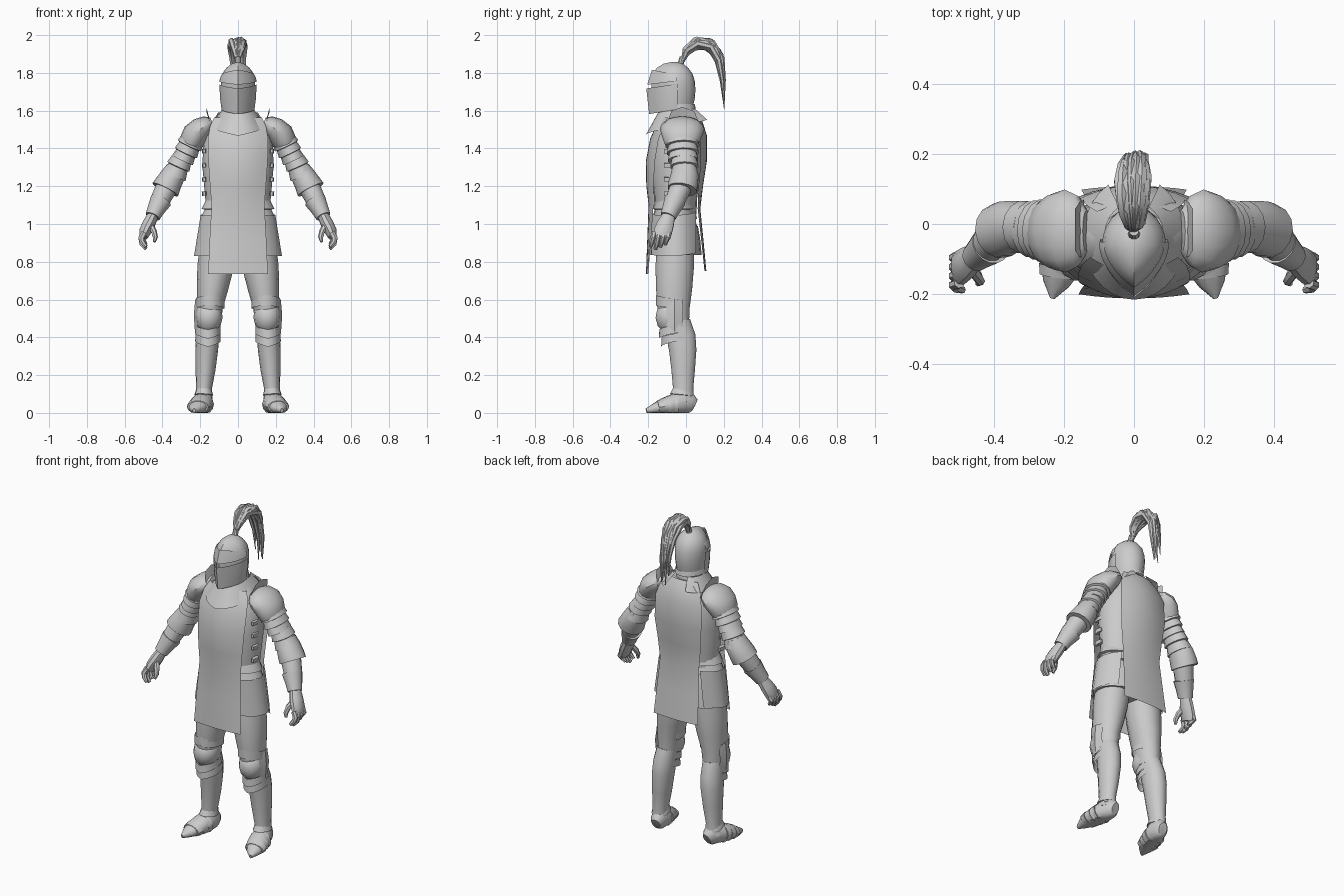
import bpy, bmesh, math, random
from mathutils import Vector

random.seed(4)
steel = bpy.data.materials.new("steel_grey")
steel.diffuse_color = (0.6, 0.6, 0.6, 1)
X, Y, Z = Vector((1, 0, 0)), Vector((0, 1, 0)), Vector((0, 0, 1))


def finish(name, bm, mirror=False, angle=35, thick=0):
    if thick:
        bmesh.ops.solidify(bm, geom=bm.faces[:], thickness=thick)
    bmesh.ops.recalc_face_normals(bm, faces=bm.faces[:])
    me = bpy.data.meshes.new(name)
    bm.to_mesh(me)
    bm.free()
    me.materials.append(steel)
    me.shade_smooth()
    me.set_sharp_from_angle(angle=math.radians(angle))
    ob = bpy.data.objects.new(name, me)
    bpy.context.collection.objects.link(ob)
    if mirror:
        ob.modifiers.new("Mirror", 'MIRROR').use_mirror_merge = False
    return ob


def loft(name, rows, closed=True, cap=True, **kw):
    """Skin rows of points; closed rows make a tube, open rows a sheet."""
    bm = bmesh.new()
    vs = [[bm.verts.new((p[0], p[1], max(p[2], 0))) for p in r] for r in rows]
    n = len(rows[0])
    for a, b in zip(vs, vs[1:]):
        for i in range(n if closed else n - 1):
            j = (i + 1) % n
            bm.faces.new((a[i], a[j], b[j], b[i]))
    if closed and cap:
        bm.faces.new(vs[0])
        bm.faces.new(vs[-1])
    return finish(name, bm, **kw)


def tube(name, pts, n=14, ref=Y, **kw):
    """Elliptical tube; pts hold x, y, z, radius across, radius along ref."""
    cs = [Vector(p[:3]) for p in pts]
    rows = []
    for i, p in enumerate(pts):
        d = (cs[min(i + 1, len(cs) - 1)] - cs[max(i - 1, 0)]).normalized()
        u = ref.cross(d).normalized()
        v = d.cross(u)
        rows.append([cs[i] + u * p[3] * math.cos(t) + v * p[4] * math.sin(t)
                     for t in (2 * math.pi * k / n for k in range(n))])
    return loft(name, rows, **kw)


def lames(name, a, b, k, lip=0.88, **kw):
    """Overlapping bands between two x, y, z, r, r stations."""
    pts = []
    for i in range(k):
        for t, s in ((i / k, lip), ((i + .93) / k, 1.04)):
            q = [m + (o - m) * t for m, o in zip(a, b)]
            pts.append(q[:3] + [q[3] * s, q[4] * s])
    return tube(name, pts, **kw)


def chevron(name, c, rx, ry, h, flare, dip0, dip1, arc, n=8, **kw):
    """Front-facing curved band whose edges dip in the middle."""
    rows = []
    for f, drop, dip in ((1, 0, dip0), ((1 + flare) / 2, h / 2, (dip0 + dip1) / 2), (flare, h, dip1)):
        rows.append([(c[0] + rx * f * math.sin(math.radians(arc * i / n)),
                      c[1] - ry * f * math.cos(math.radians(arc * i / n)),
                      c[2] - drop - dip * (1 - abs(i) / n)) for i in range(-n, n + 1)])
    return loft(name, rows, closed=False, thick=0.008, **kw)


def panel(name, rows, thick):
    """Cloth sheet; rows hold z, half width, middle y, edge y."""
    cols = [i / 4 for i in range(-4, 5)]
    return loft(name, [[(w * c, ym + (ye - ym) * c * c, z) for c in cols]
                       for z, w, ym, ye in rows], closed=False, thick=thick)


# Torso, waist bands and skirt plates
tube("torso", [(0, -.055, 1.05, .165, .11), (0, -.055, 1.15, .175, .115), (0, -.05, 1.3, .188, .14),
               (0, -.045, 1.42, .185, .135), (0, -.04, 1.52, .155, .11), (0, -.04, 1.58, .1, .08)], n=20)
lames("waist_bands", (0, -.06, 1.13, .178, .108), (0, -.06, .97, .2, .118), 3, lip=.95, n=20)
tube("skirt", [(0, -.055, .99, .192, .118), (0, -.055, .92, .212, .13), (0, -.055, .835, .225, .138)], n=20)
loft("hip_plate", [[(r * math.cos(math.radians(a)), -.055 + .142 * math.sin(math.radians(a)),
                     z - .025 * math.cos(math.radians(a + 20))) for a in range(-65, 50, 19)]
                   for z, r in ((1.07, .2), (.96, .218), (.855, .235))],
     closed=False, thick=.01, mirror=True)
tube("neck", [(0, -.04, 1.55, .08, .08), (0, -.055, 1.66, .075, .08)])
for i in range(4):
    z = 1.15 + i * .075
    tube("side_strap", [(.178, -.09, z, .012, .03), (.18, -.09, z + .022, .012, .03)], n=6, mirror=True)

# Front and back cloth panels and the pointed collar
panel("front_tabard", [(.735, .158, -.212, -.2), (.92, .15, -.205, -.185), (1.1, .14, -.198, -.172),
                       (1.2, .148, -.21, -.172), (1.33, .157, -.213, -.165), (1.45, .16, -.19, -.145),
                       (1.52, .148, -.16, -.115), (1.565, .125, -.135, -.095)], .012)
panel("back_tabard", [(.75, .15, .108, .098), (.92, .14, .092, .08), (1.08, .132, .076, .062),
                      (1.2, .145, .09, .066), (1.33, .158, .11, .078), (1.47, .155, .11, .072),
                      (1.55, .13, .085, .05), (1.59, .105, .06, .035)], .012)
chevron("collar", (0, -.04, 1.61), .085, .102, .058, 1.72, .01, .085, 150, n=12)

# Shoulder armour
tube("pauldron", [(.135, -.02, 1.535, .03, .06), (.16, -.02, 1.525, .05, .1), (.195, -.02, 1.505, .062, .118),
                  (.225, -.022, 1.475, .07, .11), (.245, -.024, 1.435, .066, .095),
                  (.252, -.025, 1.415, .056, .085)],
     n=16, mirror=True)
loft("shoulder_crest", [[(.142 + lean, -.02 + (y + .02) * s, z + h * (1 - abs(y + .02) / .1))
                         for y in (-.1, -.06, -.02, .03, .07)]
                        for lean, s, z, h in ((0, 1, 1.51, .02), (.014, .9, 1.555, .02), (.026, .7, 1.595, .025))],
     closed=False, thick=.012, mirror=True)

# Arms
lames("upper_arm_bands", (.24, -.02, 1.45, .07, .092), (.295, -.015, 1.335, .058, .078), 3, mirror=True)
tube("inner_arm", [(.26, -.02, 1.42, .052, .06), (.33, -.01, 1.27, .05, .055), (.44, -.085, 1.05, .035, .035)],
     mirror=True)
lames("elbow_bands", (.295, -.01, 1.35, .06, .073), (.34, -.008, 1.25, .064, .073), 2, mirror=True)
tube("elbow_guard", [(.325, -.005, 1.295, .054, .064), (.345, -.006, 1.255, .064, .074),
                     (.368, -.014, 1.215, .07, .08), (.385, -.02, 1.182, .076, .078)], mirror=True)
tube("vambrace", [(.375, -.025, 1.2, .058, .058), (.41, -.055, 1.13, .052, .053),
                  (.445, -.085, 1.06, .04, .042)], mirror=True)
tube("gauntlet_cuff", [(.408, -.058, 1.125, .058, .058), (.435, -.08, 1.075, .046, .048),
                       (.452, -.095, 1.04, .04, .042)], mirror=True)

# Hands
tube("palm", [(.45, -.09, 1.045, .03, .035), (.472, -.108, 1.0, .034, .046), (.492, -.122, .96, .032, .05),
              (.5, -.132, .93, .022, .046)], n=10, mirror=True)
for i in range(4):
    y = -.168 + i * .026
    e = .012 * abs(i - 1)
    tube("finger", [(.497, y, .955, .017, .015), (.512, y - .006, .925, .017, .015),
                    (.507, y - .014, .893 + e, .015, .014), (.487, y - .02, .868 + e, .01, .01)],
         n=7, mirror=True)
tube("thumb", [(.465, -.125, .995, .018, .016), (.445, -.15, .96, .016, .015),
               (.438, -.163, .93, .014, .013), (.444, -.17, .905, .008, .008)], n=7, mirror=True)

# Legs
tube("cuisse", [(.1, -.055, .92, .095, .1), (.12, -.06, .77, .096, .104), (.135, -.063, .66, .083, .098),
                (.148, -.066, .56, .068, .088), (.152, -.06, .47, .06, .078)], mirror=True)
chevron("thigh_band", (.147, -.066, .6), .076, .094, .05, 1.0, -.025, -.02, 120, mirror=True)
tube("knee_cop", [(.15, -.085, .565, .05, .05), (.152, -.085, .545, .067, .07), (.154, -.085, .505, .072, .078),
                  (.156, -.083, .465, .064, .068), (.157, -.08, .445, .045, .05)], mirror=True)
loft("knee_wing", [[(.212 + b - .3 * abs(y + .06), y, z + s * (.05 - abs(y + .06))) for y in (-.105, -.06, -.015)]
                   for z, b, s in ((.57, .014, .7), (.52, .022, 0), (.465, .016, -.7))],
     closed=False, thick=.01, mirror=True)
for i in range(2):
    chevron("knee_chevron", (.159, -.055 + .012 * i, .47 - .042 * i), .066, .086, .04, 1.03,
            .03, .038, 110, mirror=True)
tube("greave", [(.155, -.045, .48, .058, .07), (.161, -.025, .4, .061, .078), (.166, -.017, .33, .06, .074),
                (.172, -.015, .23, .053, .064), (.18, -.015, .13, .042, .055), (.181, -.013, .08, .045, .056)],
     mirror=True)

# Feet
tube("sabaton", [(.172, .045, .04, .026, .035), (.175, .025, .05, .042, .055), (.182, -.02, .055, .052, .06),
                 (.195, -.07, .045, .061, .054), (.208, -.12, .036, .059, .042), (.222, -.17, .022, .038, .026),
                 (.232, -.21, .012, .008, .012)], ref=Z, mirror=True)
for i in range(3):
    y = -.05 - i * .035
    tube("foot_band", [(.191 + i * .009, y, .046 - i * .006, .064 - i * .001, .058 - i * .008),
                       (.195 + i * .009, y - .03, .042 - i * .006, .06 - i * .002, .048 - i * .007)],
         ref=Z, mirror=True)
lames("ankle_bands", (.18, -.018, .125, .046, .06), (.183, -.025, .06, .05, .065), 2, mirror=True)


# Helmet: round behind, keeled in front
def helm_row(z, rx, front, back, tilt=0, a0=0, a1=360, n=24):
    row = []
    for k in range(n + (a1 - a0 < 360)):
        t = math.radians(a0 + (a1 - a0) * k / n)
        s, c = math.sin(t), math.cos(t)
        ym = -.06
        y = ym + (back - ym) * s if s > 0 else ym - (ym - front) * (.55 * -s + .45 * (1 - abs(c)))
        row.append((rx * c, y, z + tilt * (y - ym)))
    return row


loft("helmet_skull", [helm_row(1.615, .078, -.165, .035), helm_row(1.66, .086, -.178, .046),
                      helm_row(1.71, .09, -.183, .05), helm_row(1.755, .091, -.183, .047),
                      helm_row(1.795, .083, -.175, .035), helm_row(1.826, .062, -.155, .012),
                      helm_row(1.848, .034, -.12, -.015), helm_row(1.857, .006, -.08, -.045)])
loft("helmet_rim", [helm_row(1.635, .083, -.17, .046, 0, -10, 190, 14),
                    helm_row(1.608, .088, -.17, .052, 0, -10, 190, 14)], closed=False, thick=.01)
loft("visor_lower", [helm_row(1.74, .098, -.21, .05, .15, 172, 368, 16),
                     helm_row(1.67, .096, -.203, .05, .12, 172, 368, 16),
                     helm_row(1.605, .087, -.195, .05, .17, 172, 368, 16)], closed=False, thick=.01)
loft("visor_brow", [helm_row(1.792, .085, -.18, .04, -.2, 175, 365, 16),
                    helm_row(1.775, .095, -.193, .05, -.02, 175, 365, 16),
                    helm_row(1.755, .099, -.205, .05, .12, 175, 365, 16)], closed=False, thick=.01)

# Plume: curved tapering feathers fanned out from the crown
tube("plume_socket", [(0, -.03, 1.84, .018, .018), (0, -.02, 1.885, .014, .014)], n=10)
spine = [(-.02, 1.855), (.005, 1.925), (.065, 1.964), (.14, 1.945), (.183, 1.865), (.197, 1.75), (.203, 1.61)]
width = [.012, .024, .029, .028, .023, .015, .003]
for i in range(13):
    side = (i - 6) / 6
    lift = .019 * (1 - .6 * abs(side)) * (1 if i % 2 else -1)
    reach = 1 - .3 * abs(side) * random.random() - .05 * (i % 3)
    pts = []
    for k in range(7):
        f = k / 6
        g = f * reach * 6
        m = min(int(g), 5)
        py, pz = [spine[m][q] + (spine[m + 1][q] - spine[m][q]) * (g - m) for q in (0, 1)]
        out = Vector((py - .07, pz - 1.83)).normalized() * lift * math.sin(math.pi * f)
        spread = .05 * side * min(1, f * 2.2) * (1 - .5 * f)
        pts.append((spread + random.uniform(-.005, .005), py + out[0], pz + out[1],
                    width[k] * .65, width[k] * .6))
    tube("plume_feather", pts, n=6, ref=X, angle=50)
